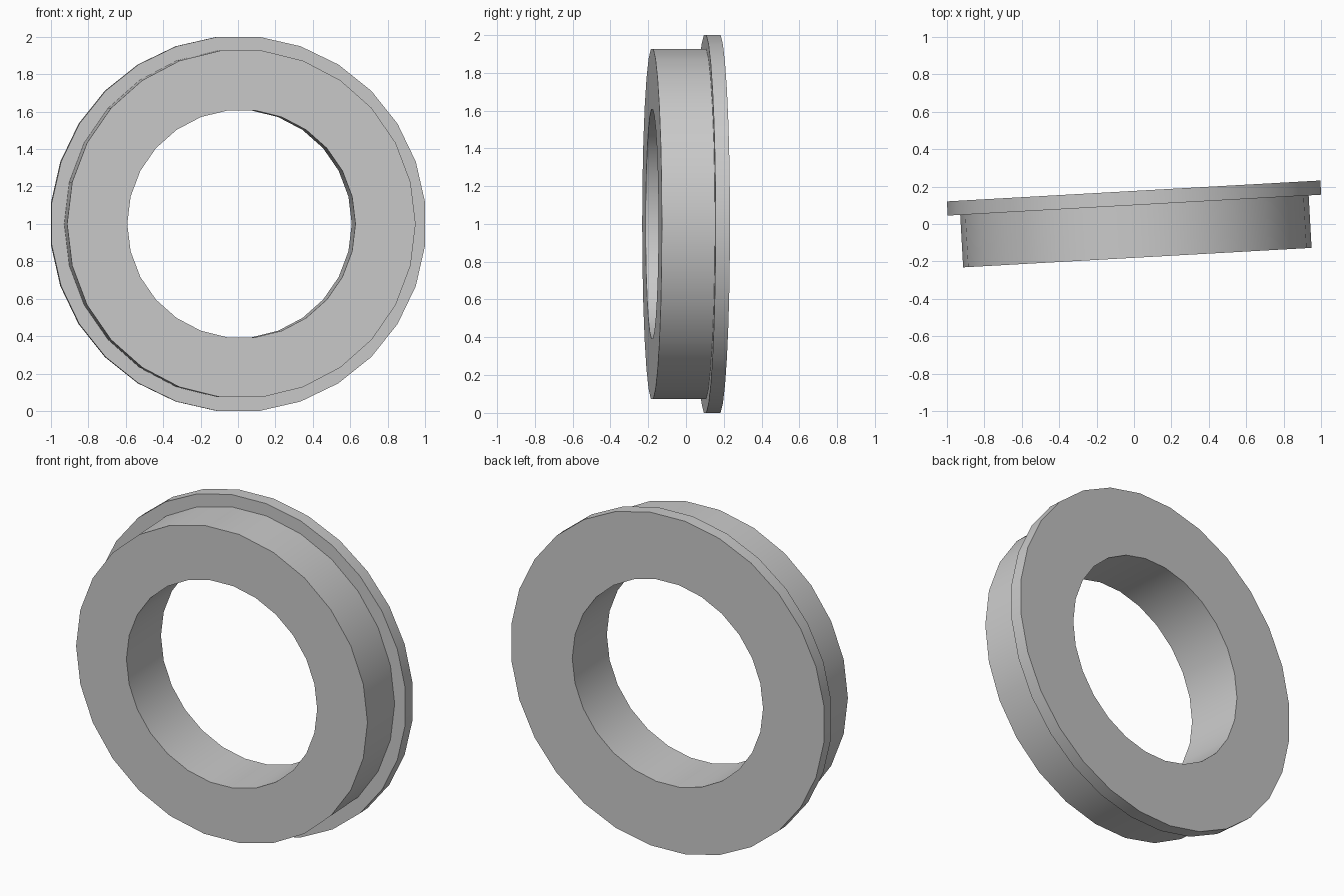
import bpy
import bmesh
from math import sin, cos, pi, radians
from mathutils import Matrix

cube = bpy.data.objects.get("Cube")
if cube:
    bpy.data.objects.remove(cube, do_unlink=True)

BODY_SIDES, FLANGE_SIDES = 26, 28
FRONT, SHOULDER, BACK = -0.18, 0.101, 0.177
HOLE_R, BODY_R, FLANGE_R = 0.611, 0.933, 1.0063

# Single grey material
grey = bpy.data.materials.new("plain grey")
colour = (0.59, 0.59, 0.59, 1.0)
grey.use_nodes = True
grey.diffuse_color = colour
grey.node_tree.nodes["Principled BSDF"].inputs["Base Color"].default_value = colour

bm = bmesh.new()


def circle(radius, y, sides, phase=0.0):
    """Ring of vertices around the y axis."""
    return [bm.verts.new((radius * cos(2 * pi * (i + phase) / sides), y,
                          radius * sin(2 * pi * (i + phase) / sides)))
            for i in range(sides)]


def join(a, b):
    """Band of faces between two rings, which may differ in vertex count."""
    na, nb = len(a), len(b)
    if na == nb:
        for i in range(na):
            bm.faces.new((a[i - 1], a[i], b[i], b[i - 1]))
        return
    i = j = 0
    while i < na or j < nb:
        if j == nb or (i < na and (i + 0.5) / na <= (j + 0.5) / nb):
            bm.faces.new((a[i % na], a[(i + 1) % na], b[j % nb]))
            i += 1
        else:
            bm.faces.new((a[i % na], b[(j + 1) % nb], b[j % nb]))
            j += 1


# Profile rings in order: bore, front face, body wall, shoulder, flange, back
rings = [
    circle(HOLE_R, BACK, BODY_SIDES),
    circle(HOLE_R, FRONT, BODY_SIDES),
    circle(BODY_R, FRONT, BODY_SIDES),
    circle(BODY_R, SHOULDER, BODY_SIDES),
    circle(FLANGE_R, SHOULDER, FLANGE_SIDES, 0.5),
    circle(FLANGE_R, BACK, FLANGE_SIDES, 0.5),
]
for a, b in zip(rings, rings[1:] + rings[:1]):
    join(a, b)
bmesh.ops.recalc_face_normals(bm, faces=bm.faces)

# Slight turn about the vertical, standing on the ground
bm.transform(Matrix.Translation((0.008, 0, 1)) @ Matrix.Rotation(radians(3.2), 4, "Z"))

mesh = bpy.data.meshes.new("flanged_ring")
bm.to_mesh(mesh)
bm.free()
mesh.materials.append(grey)
ring = bpy.data.objects.new("flanged_ring", mesh)
bpy.context.collection.objects.link(ring)

bpy.ops.object.select_all(action="DESELECT")
ring.select_set(True)
bpy.context.view_layer.objects.active = ring
bpy.ops.object.shade_smooth_by_angle(angle=radians(30))
